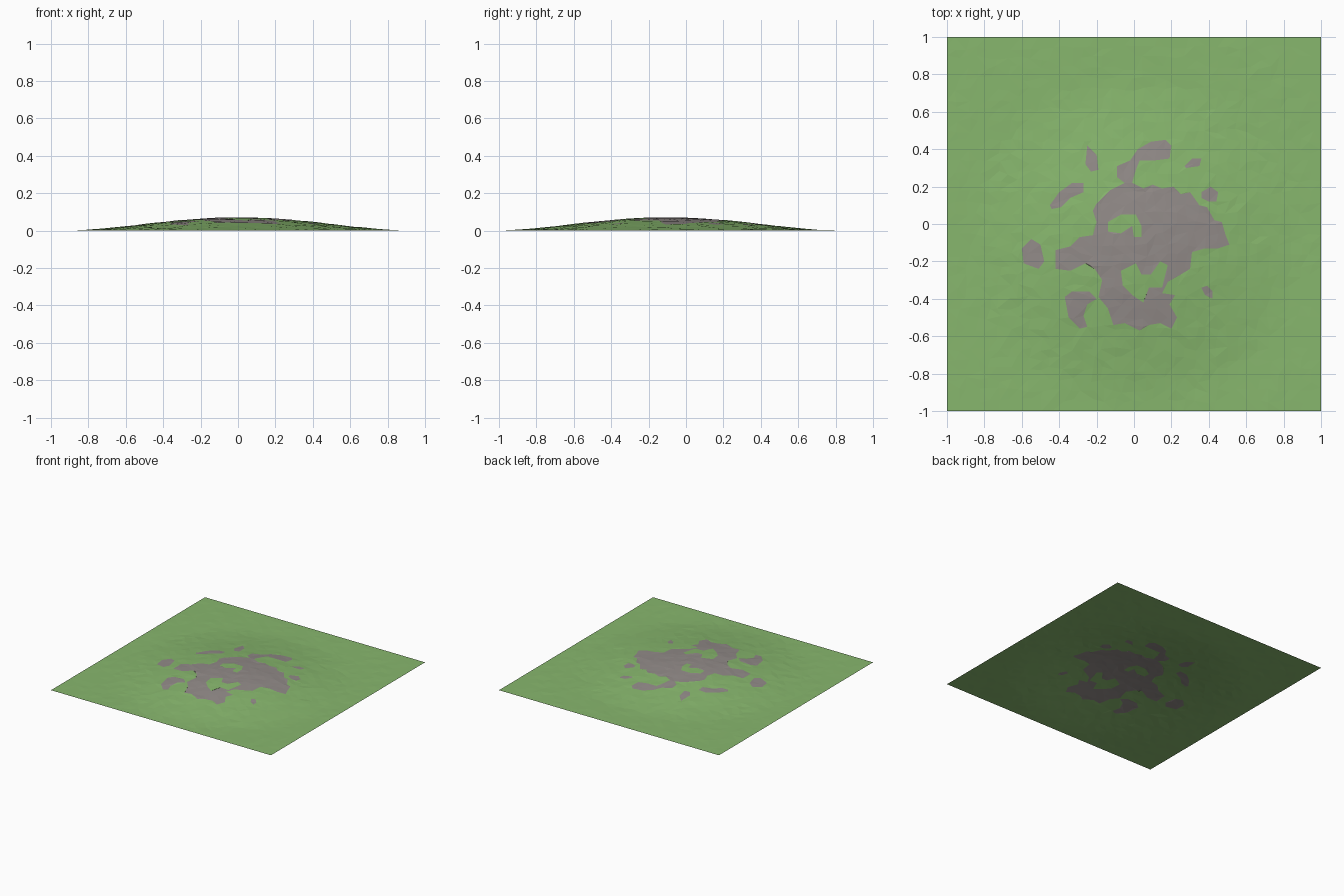
import bpy, bmesh, random
from mathutils import Vector
from mathutils.geometry import delaunay_2d_cdt

if "Cube" in bpy.data.objects:
    bpy.data.objects.remove(bpy.data.objects["Cube"])

random.seed(4)

# Outlines of the bare rock patches in hundredths of a unit (x, y pairs)
MAIN = [5,19, 10,21, 15,19, 21,20, 25,16, 30,17, 35,10, 39,9, 43,2, 47,1, 49,-6, 51,-11,
        45,-13, 38,-13, 31,-15, 30,-24, 25,-27, 18,-31, 15,-37, 22,-38, 19,-43, 23,-50, 20,-56,
        14,-53, 8,-54, 3,-57, -5,-53, -11,-54, -14,-45, -19,-39, -17,-30, -21,-24, -26,-21,
        -34,-25, -42,-24, -42,-14, -34,-12, -29,-7, -22,-6, -20,1, -22,7, -20,11, -13,18, -5,22,
        -9,25, -9,31, -2,34, 2,40, 9,44, 17,45, 20,42, 19,35, 11,34, 3,34, 1,29, -1,22]
HOLES = [[-14,1, -7,5, 1,5, 4,-1, 4,-7, 0,-7, -1,-1, -7,-5, -14,-4],
         [-7,-25, 1,-21, 4,-27, 9,-27, 14,-20, 18,-22, 15,-34, 8,-34, 5,-42, -1,-38, -6,-33]]
SPOTS = [[-25,42, -20,37, -19,29, -23,28, -26,32],
         [-45,10, -40,17, -33,22, -27,22, -27,17, -34,14, -39,9, -44,8],
         [27,31, 31,35, 36,35, 35,31, 28,30],
         [36,17, 41,20, 45,17, 44,12, 40,12, 36,14],
         [-60,-13, -55,-8, -50,-11, -48,-20, -51,-24, -59,-21],
         [-37,-39, -33,-36, -24,-36, -20,-40, -25,-43, -27,-49, -25,-55, -29,-56, -35,-50],
         [36,-34, 39,-33, 42,-36, 42,-40, 38,-38]]


def pairs(flat):
    return [Vector((flat[i] / 100, flat[i + 1] / 100)) for i in range(0, len(flat), 2)]


LOOPS = [pairs(f) for f in [MAIN] + HOLES + SPOTS]


def is_rock(p):
    """Even-odd test against every outline, so holes turn back to grass."""
    inside = False
    for loop in LOOPS:
        for a, b in zip(loop, loop[1:] + loop[:1]):
            if (a.y > p.y) != (b.y > p.y):
                if p.x < a.x + (p.y - a.y) * (b.x - a.x) / (b.y - a.y):
                    inside = not inside
    return inside


def height(p):
    """Low rounded mound centred slightly toward the front, with slight roughness."""
    r2 = (p.x ** 2 + (p.y + 0.1) ** 2) / 0.92 ** 2
    h = 0.07 * max(0, 1 - r2) ** 2
    if max(abs(p.x), abs(p.y)) > 0.999:
        return 0.0
    return max(0.0, h + random.uniform(-0.0015, 0.0015))


def material(name, rgb):
    m = bpy.data.materials.new(name)
    m.diffuse_color = (*rgb, 1)
    m.use_nodes = True
    m.node_tree.nodes["Principled BSDF"].inputs["Base Color"].default_value = m.diffuse_color
    return m


# Points: patch outlines first, then a jittered grid over the square
points, edges = [], []
for loop in LOOPS:
    s, n = len(points), len(loop)
    points += loop
    edges += [(s + i, s + (i + 1) % n) for i in range(n)]
outline_count = len(points)
N = 36
for i in range(N + 1):
    for j in range(N + 1):
        q = Vector((2 * i / N - 1, 2 * j / N - 1))
        if 0 < i < N:
            q.x += random.uniform(-0.015, 0.015)
        if 0 < j < N:
            q.y += random.uniform(-0.015, 0.015)
        if all((q - p).length > 0.02 for p in points[:outline_count]):
            points.append(q)

verts, _, faces, *_ = delaunay_2d_cdt(points, edges, [], 0, 1e-5)

# Ground sheet: one open surface, grass with rock patches
bm = bmesh.new()
bv = [bm.verts.new((v.x, v.y, height(v))) for v in verts]
for f in faces:
    face = bm.faces.new([bv[i] for i in f])
    face.normal_update()
    if face.normal.z < 0:
        face.normal_flip()
    c = face.calc_center_median()
    face.material_index = 1 if is_rock(c) else 0
mesh = bpy.data.meshes.new("ground_mound")
bm.to_mesh(mesh)
bm.free()
mesh.materials.append(material("grass_green", (0.245, 0.475, 0.155)))
mesh.materials.append(material("rock_grey", (0.29, 0.26, 0.25)))
bpy.context.collection.objects.link(bpy.data.objects.new("ground_mound", mesh))
